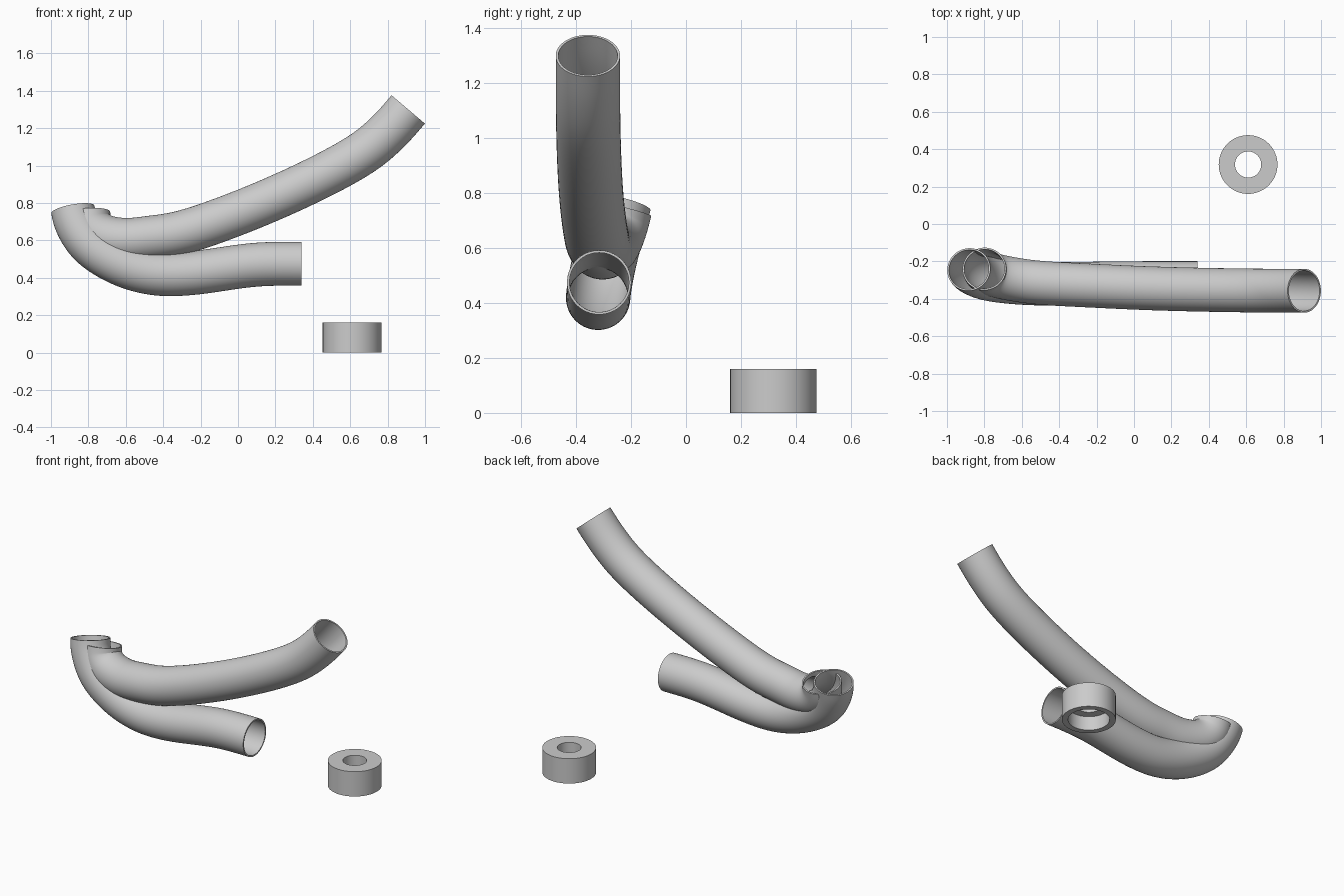
import bpy, bmesh, math
from mathutils import Vector

if "Cube" in bpy.data.objects:
    bpy.data.objects.remove(bpy.data.objects["Cube"])

SIDES = 64


def finish(bm, name):
    bmesh.ops.recalc_face_normals(bm, faces=bm.faces)
    me = bpy.data.meshes.new(name)
    bm.to_mesh(me)
    bm.free()
    ob = bpy.data.objects.new(name, me)
    bpy.context.collection.objects.link(ob)
    bpy.ops.object.select_all(action='DESELECT')
    ob.select_set(True)
    bpy.context.view_layer.objects.active = ob
    bpy.ops.object.shade_smooth_by_angle(angle=math.radians(35))
    return ob


def skin(bm, rings):
    """Bridge a closed sequence of equal-sized vertex rings."""
    for a, b in zip(rings, rings[1:] + rings[:1]):
        for i in range(SIDES):
            j = (i + 1) % SIDES
            bm.faces.new((a[i], a[j], b[j], b[i]))


def smooth_path(points, steps=12):
    p = [Vector(q) for q in points]
    p = [2 * p[0] - p[1]] + p + [2 * p[-1] - p[-2]]
    out = []
    for a, b, c, d in zip(p, p[1:], p[2:], p[3:]):
        for k in range(steps):
            t = k / steps
            out.append(0.5 * (2 * b + (c - a) * t + (2 * a - 5 * b + 4 * c - d) * t * t
                              + (3 * b - a - 3 * c + d) * t ** 3))
    out.append(p[-2])
    for _ in range(25):
        out = [out[0]] + [(a + 2 * b + c) / 4 for a, b, c in zip(out, out[1:], out[2:])] + [out[-1]]
    return out


def pipe(name, points, outer=0.117, inner=0.108):
    path = smooth_path(points)
    bm = bmesh.new()
    outs, ins = [], []
    normal = Vector((0, 1, 0))
    for i, c in enumerate(path):
        tan = (path[min(i + 1, len(path) - 1)] - path[max(i - 1, 0)]).normalized()
        normal = (normal - tan * normal.dot(tan)).normalized()
        side = tan.cross(normal)
        for r, rings in ((outer, outs), (inner, ins)):
            rings.append([bm.verts.new(c + r * (normal * math.cos(a) + side * math.sin(a)))
                          for a in (2 * math.pi * k / SIDES for k in range(SIDES))])
    skin(bm, outs + ins[::-1])
    return finish(bm, name)


# Upper pipe: tight elbow, then a long rising sweep
pipe("upper_pipe", [
    (-0.80, -0.24, 0.745), (-0.79, -0.257, 0.68), (-0.725, -0.28, 0.622),
    (-0.60, -0.303, 0.601), (-0.47, -0.317, 0.615), (-0.28, -0.327, 0.645),
    (0.055, -0.343, 0.766), (0.385, -0.352, 0.912), (0.66, -0.356, 1.06),
    (0.81, -0.357, 1.187), (0.91, -0.357, 1.30)])

# Lower pipe: wider elbow, levelling out at the front end
pipe("lower_pipe", [
    (-0.883, -0.243, 0.765), (-0.868, -0.259, 0.70), (-0.818, -0.283, 0.61),
    (-0.745, -0.30, 0.54), (-0.637, -0.312, 0.478), (-0.52, -0.318, 0.437),
    (-0.39, -0.32, 0.418), (-0.23, -0.319, 0.426), (-0.07, -0.317, 0.449),
    (0.07, -0.316, 0.468), (0.20, -0.316, 0.475), (0.34, -0.316, 0.475)])

# Collar: small hole in the top, wide counterbore underneath
bm = bmesh.new()
profile = [(0.157, 0), (0.157, 0.16), (0.07, 0.16), (0.07, 0.09), (0.121, 0.09), (0.121, 0)]
skin(bm, [[bm.verts.new((0.61 + r * math.cos(2 * math.pi * k / SIDES),
                         0.318 + r * math.sin(2 * math.pi * k / SIDES), z))
           for k in range(SIDES)] for r, z in profile])
finish(bm, "collar")
